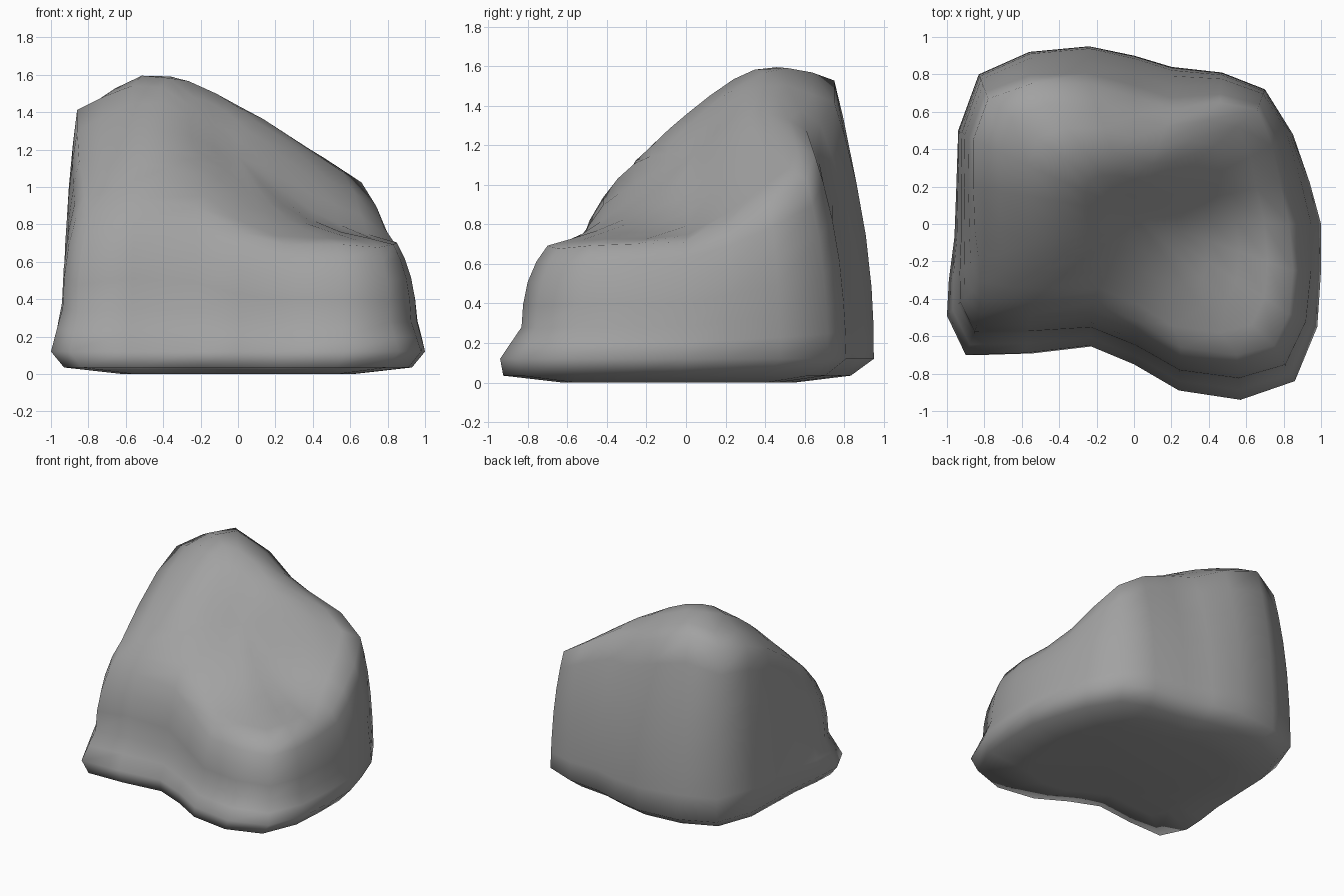
import bpy, bmesh
from mathutils import Vector

default = bpy.data.objects.get("Cube")
if default:
    bpy.data.objects.remove(default, do_unlink=True)

# Stone colour
stone = bpy.data.materials.new("stone_grey")
stone.use_nodes = True
grey = (0.36, 0.36, 0.36, 1)
stone.diffuse_color = grey
stone.node_tree.nodes["Principled BSDF"].inputs["Base Color"].default_value = grey

# Footprint outline and the matching upper rim, counter-clockwise from the front corner
footprint = [(-.9, -.7), (-.58, -.69), (-.24, -.65), (0, -.75), (.24, -.89), (.57, -.94),
             (.86, -.84), (.98, -.55), (1, -.25), (1, 0), (.94, .22), (.85, .48),
             (.7, .72), (.47, .81), (.2, .84), (0, .9), (-.24, .95), (-.56, .92),
             (-.83, .8), (-.94, .5), (-.95, .2), (-.96, -.07), (-.99, -.3), (-1, -.49)]
rim = [(-.79, -.41), (-.55, -.42), (-.22, -.42), (.02, -.52), (.25, -.66), (.55, -.7),
       (.75, -.65), (.83, -.48), (.85, -.25), (.83, 0), (.78, .22), (.74, .42),
       (.66, .61), (.46, .65), (.2, .61), (0, .68), (-.24, .75), (-.55, .75),
       (-.78, .67), (-.86, .45), (-.86, .2), (-.85, -.04), (-.83, -.19), (-.82, -.31)]

# Heights of the sloping top: rows run front to back, columns left to right across x
heights = [(.36, .44, .56, .67, .63),
           (.84, .97, .84, .77, .69),
           (1.14, 1.36, 1.12, .83, .69),
           (1.38, 1.6, 1.44, 1.13, .75),
           (1.38, 1.52, 1.22, 1.16, .96)]


def spline(values, t):
    """Smooth curve through evenly spaced values, t from 0 to 1."""
    last = len(values) - 1
    t = min(max(t, 0), 1) * last
    i = min(int(t), last - 1)
    f = t - i
    b, c = values[i], values[i + 1]
    a = values[i - 1] if i else 2 * b - c
    d = values[i + 2] if i + 2 <= last else 2 * c - b
    return b + f / 2 * (c - a + f * (2 * a - 5 * b + 4 * c - d + f * (3 * (b - c) + d - a)))


def top_height(x, y):
    across = [spline(row, (x + .9) / 1.8) for row in heights]
    return spline(across, (y + .8) / 1.6)


bm = bmesh.new()
centre = Vector((0, .05))
base_z = .12
rings = []


def add_ring(points):
    rings.append([bm.verts.new(p) for p in points])


# Flat underside and bevelled foot, cut back further at the rear
for scale, shift, z in ((.62, -.04, 0), (.93, -.05, .035)):
    add_ring([(x * scale, y * scale + shift, z) for x, y in footprint])

# Flanks: a flared foot, strongest in front, then upright, then rounded over at the rim
for rise in (0, .14, .28, .48, .68, .86, 1):
    ring = []
    for low, high in zip(footprint, rim):
        flare = .22 - .24 * low[1]
        rounding = rise ** (2.9 - .8 * low[1])
        lean = flare * min(rise / .28, 1) + (1 - flare) * rounding
        p = Vector(low).lerp(Vector(high), lean)
        z = base_z + (top_height(*high) - base_z) * rise
        ring.append((p.x, p.y, z))
    add_ring(ring)

# Sloping top with the peak, valley, shoulder and shelf
for scale in (.84, .66, .48, .3, .15):
    plan = [centre.lerp(Vector(p), scale) for p in rim]
    add_ring([(p.x, p.y, top_height(p.x, p.y)) for p in plan])

# Skin between neighbouring rings, then close both ends
count = len(footprint)
for low, high in zip(rings, rings[1:]):
    for i in range(count):
        j = (i + 1) % count
        bm.faces.new((low[i], low[j], high[j], high[i]))
bm.faces.new(rings[0][::-1])
summit = bm.verts.new((centre.x, centre.y, top_height(*centre)))
for i in range(count):
    bm.faces.new((rings[-1][i], rings[-1][(i + 1) % count], summit))

bmesh.ops.recalc_face_normals(bm, faces=bm.faces)
for face in bm.faces:
    face.smooth = True

mesh = bpy.data.meshes.new("boulder")
bm.to_mesh(mesh)
bm.free()
mesh.materials.append(stone)
boulder = bpy.data.objects.new("boulder", mesh)
bpy.context.collection.objects.link(boulder)
